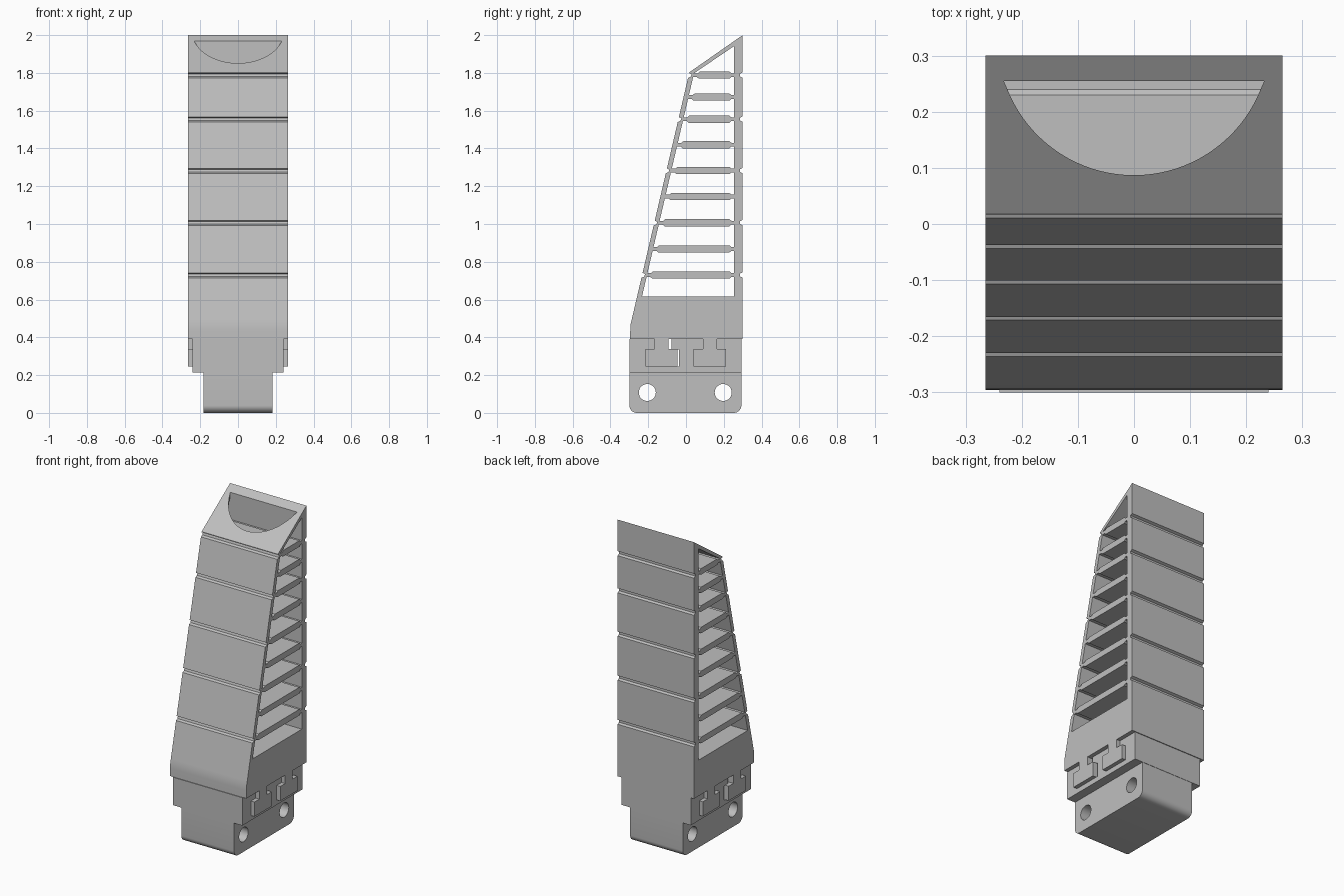
import bpy, bmesh, math
from mathutils import Vector

if "Cube" in bpy.data.objects:
    bpy.data.objects.remove(bpy.data.objects["Cube"])

grey = bpy.data.materials.new("plain grey")
grey.use_nodes = True
colour = (0.52, 0.52, 0.52, 1)
grey.diffuse_color = colour
grey.node_tree.nodes["Principled BSDF"].inputs["Base Color"].default_value = colour


def prisms(name, outlines, lo, hi, axis="x"):
    """Extrude outlines along x (points are y, z) or along z (points are x, y)."""
    bm = bmesh.new()
    for pts in outlines:
        place = (lambda p, d: Vector((d, *p))) if axis == "x" else (lambda p, d: Vector((*p, d)))
        a = [bm.verts.new(place(p, lo)) for p in pts]
        b = [bm.verts.new(place(p, hi)) for p in pts]
        bm.faces.new(a)
        bm.faces.new(b[::-1])
        for i in range(len(pts)):
            j = (i + 1) % len(pts)
            bm.faces.new((a[i], b[i], b[j], a[j]))
    bmesh.ops.recalc_face_normals(bm, faces=bm.faces)
    mesh = bpy.data.meshes.new(name)
    bm.to_mesh(mesh)
    bm.free()
    obj = bpy.data.objects.new(name, mesh)
    bpy.context.collection.objects.link(obj)
    return obj


def activate(obj):
    bpy.ops.object.select_all(action="DESELECT")
    obj.select_set(True)
    bpy.context.view_layer.objects.active = obj


def cut(obj, cutter):
    cutter.hide_render = True
    mod = obj.modifiers.new("cut", "BOOLEAN")
    mod.operation = "DIFFERENCE"
    mod.solver = "EXACT"
    mod.object = cutter
    activate(obj)
    bpy.ops.object.modifier_apply(modifier=mod.name)
    bpy.data.objects.remove(cutter)


def finish(obj):
    obj.data.materials.clear()
    obj.data.materials.append(grey)
    activate(obj)
    bpy.ops.object.shade_smooth_by_angle(angle=math.radians(30))


def box(y0, y1, z0, z1):
    return [(y0, z0), (y1, z0), (y1, z1), (y0, z1)]


def arc(cy, cz, r, a0, a1, n):
    return [(cy + r * math.cos(math.radians(a0 + (a1 - a0) * i / n)),
             cz + r * math.sin(math.radians(a0 + (a1 - a0) * i / n))) for i in range(n + 1)]


def front(z):
    """y of the sloping front surface at height z."""
    return -0.293 + 0.233 * (z - 0.47)


HALF = 0.265
BACK, INNER = 0.3, 0.255
WALL = 0.026
ribs = [0.73, 0.868, 1.007, 1.145, 1.283, 1.42, 1.555, 1.672, 1.788]
grooves = ribs[::2]

# Finger body outline, with hinge grooves on the front and back
outline = [(BACK, 0.39), (-0.296, 0.39), (-0.295, 0.44), (-0.293, 0.47), (-0.287, 0.496)]
for z in grooves:
    lo, hi = z - 0.015, z + 0.011
    outline += [(front(lo), lo), (front(lo) + 0.015, lo + 0.007),
                (front(hi) + 0.013, hi - 0.006), (front(hi), hi)]
outline += [(front(1.803), 1.803), (BACK, 2.0)]
for z in reversed(grooves):
    outline += [(BACK, z + 0.014), (BACK - 0.015, z + 0.007),
                (BACK - 0.015, z - 0.007), (BACK, z - 0.014)]
body = prisms("finger_body", [outline], -HALF, HALF)

# Open cells between the cross ribs, leaving thin flexible rib ends
THICK, THIN = 0.019, 0.01


def rib_edge(z, side):
    t, h = z + side * THIN, z + side * THICK
    f = front(t) + WALL
    return [(f, t), (f + 0.02, t), (f + 0.03, h), (0.23, h), (0.24, t), (INNER, t)]


cells = [[(front(0.615) + WALL, 0.615), (INNER, 0.615)] + rib_edge(ribs[0], -1)[::-1]]
for low, high in zip(ribs, ribs[1:]):
    cells.append(rib_edge(low, 1) + rib_edge(high, -1)[::-1])
cells.append(rib_edge(ribs[-1], 1) + [(INNER, 1.942)])
cut(body, prisms("cell_cutter", cells, -0.4, 0.4))

# Half-round window through the sloping tip plate
half_angle = math.degrees(math.asin(0.232 / 0.243))
window = arc(0, 0.33, 0.243, 270 - half_angle, 270 + half_angle, 40)
window = [(x, min(y, 0.2545)) for x, y in window]
cut(body, prisms("window_cutter", [window], 1.815, 2.1, "z"))
finish(body)

# Coupling block with the clearance slits beside the first key
coupling = prisms("coupling_block", [box(-0.3, 0.295, 0.215, 0.39)], -0.24, 0.24)
slits = [box(-0.093, -0.076, 0.335, 0.42), box(-0.045, -0.036, 0.246, 0.335)]
cut(coupling, prisms("slit_cutter", slits, -0.4, 0.4))
finish(coupling)

# T-shaped keys standing proud on both sides
for side, label in ((1, "left"), (-1, "right")):
    keys = []
    for c in (-0.13, 0.126):
        keys.append([(c - 0.085, 0.246), (c + 0.085, 0.246), (c + 0.085, 0.337), (c + 0.037, 0.337),
                     (c + 0.037, 0.39), (c - 0.037, 0.39), (c - 0.037, 0.337), (c - 0.085, 0.337)])
    finish(prisms(label + "_keys", keys, *sorted((side * 0.238, side * HALF))))

# Mounting foot with rounded lower edges and two bolt holes
R = 0.04
foot_outline = [(0.293, 0.217), (-0.3, 0.217)]
foot_outline += arc(-0.3 + R, R, R, 180, 270, 8) + arc(0.293 - R, R, R, 270, 360, 8)
foot = prisms("mounting_foot", [foot_outline], -0.183, 0.183)
holes = [arc(y, 0.108, 0.045, 0, 348.75, 31) for y in (-0.205, 0.197)]
cut(foot, prisms("hole_cutter", holes, -0.4, 0.4))
finish(foot)
